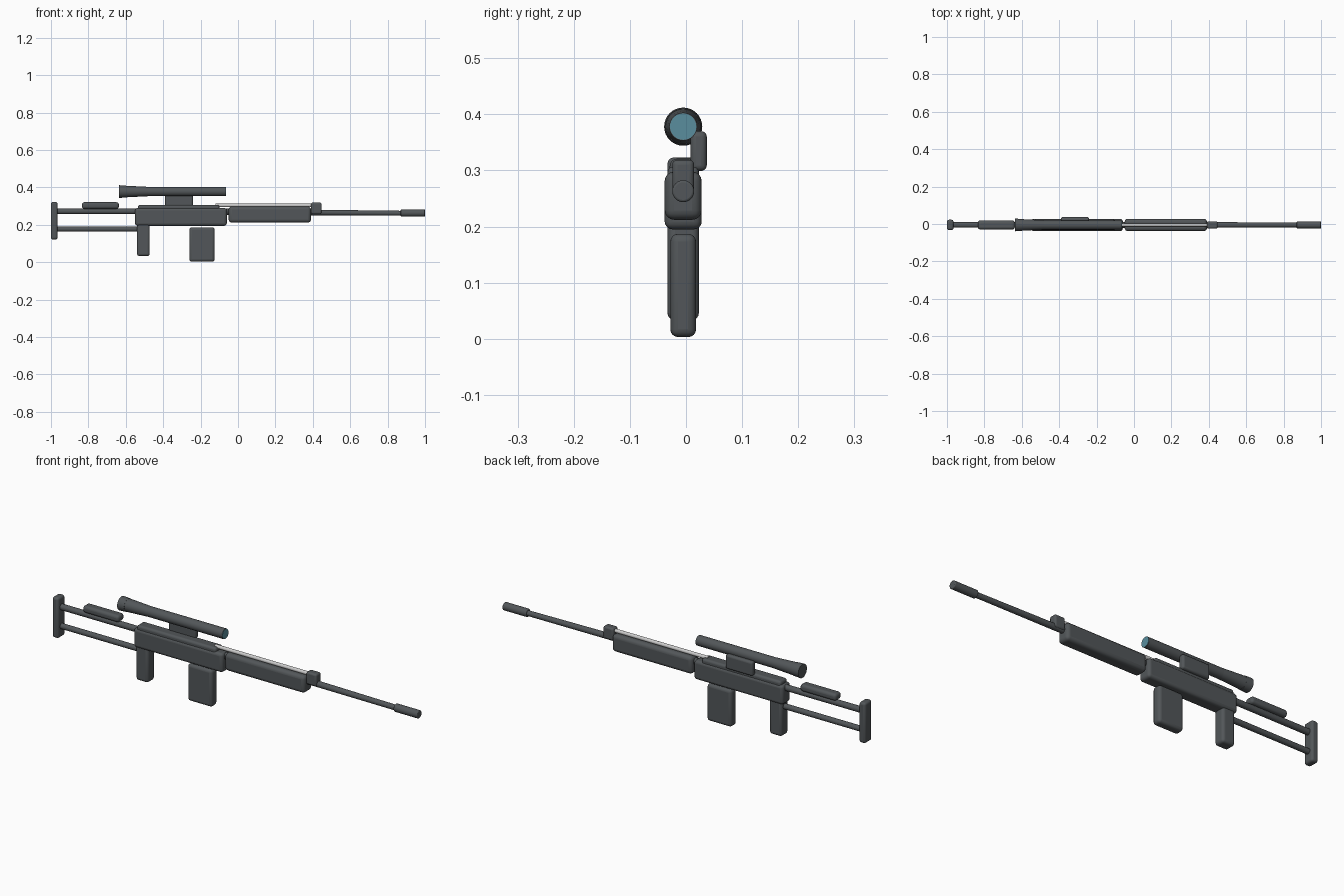
import bpy, math
from mathutils import Vector

if "Cube" in bpy.data.objects:
    bpy.data.objects.remove(bpy.data.objects["Cube"])

MID = -0.005  # centre plane of the body


def material(name, rgb, rough=0.6):
    m = bpy.data.materials.new(name)
    m.use_nodes = True
    colour = (*rgb, 1)
    m.diffuse_color = colour
    bsdf = m.node_tree.nodes["Principled BSDF"]
    bsdf.inputs["Base Color"].default_value = colour
    bsdf.inputs["Roughness"].default_value = rough
    return m


GREY = material("dark grey", (0.085, 0.094, 0.1))
SILVER = material("silver", (0.6, 0.6, 0.6))
BLUE = material("lens blue", (0.1, 0.27, 0.34))


def finish(obj, name, mat):
    obj.name = name
    obj.data.materials.append(mat)
    bpy.ops.object.shade_smooth_by_angle(angle=math.radians(35))
    return obj


def block(name, x, y, z, bevel, mat=GREY):
    """Rounded box given by its x, y and z ranges."""
    spans = (x, y, z)
    bpy.ops.mesh.primitive_cube_add(size=1, location=[(a + b) / 2 for a, b in spans])
    obj = bpy.context.object
    obj.scale = [b - a for a, b in spans]
    bpy.ops.object.transform_apply(location=False, rotation=False, scale=True)
    mod = obj.modifiers.new("rounding", "BEVEL")
    mod.width = bevel
    mod.segments = 4
    return finish(obj, name, mat)


def tube(name, x, z, r, mat=GREY, bevel=0):
    """Round bar along x; z and r hold the values at both ends."""
    start, end = Vector((x[0], MID, z[0])), Vector((x[1], MID, z[1]))
    axis = end - start
    bpy.ops.mesh.primitive_cone_add(vertices=32, radius1=r[0], radius2=r[1],
                                    depth=axis.length, location=(start + end) / 2,
                                    rotation=axis.to_track_quat("Z", "Y").to_euler())
    obj = bpy.context.object
    if bevel:
        mod = obj.modifiers.new("rounding", "BEVEL")
        mod.width = bevel
        mod.segments = 3
        mod.limit_method = "ANGLE"
    return finish(obj, name, mat)


def around(half):
    return (MID - half, MID + half)


# Body
block("receiver", (-0.55, -0.06), around(0.033), (0.195, 0.29), 0.014)
block("receiver_cover", (-0.535, -0.1), around(0.028), (0.26, 0.307), 0.011)
block("handguard", (-0.05, 0.39), around(0.033), (0.212, 0.298), 0.017)
block("magazine", (-0.26, -0.125), around(0.023), (0.003, 0.187), 0.014)
block("grip", (-0.54, -0.472), around(0.028), (0.033, 0.21), 0.013)

# Barrel group
tube("barrel", (-0.1, 0.89), (0.27, 0.262), (0.017, 0.013))
tube("muzzle", (0.87, 1.0), (0.263, 0.263), (0.0195, 0.0195), bevel=0.004)
block("front_sight", (0.39, 0.447), around(0.0195), (0.258, 0.319), 0.009)
tube("gas_rod", (-0.12, 0.4), (0.304, 0.304), (0.009, 0.009), SILVER)

# Stock
for name, height, radius in (("upper_stock_rod", 0.272, 0.015),
                             ("lower_stock_rod", 0.177, 0.0135)):
    tube(name, (-0.98, -0.54), (height, height), (radius, radius))
block("butt_plate", (-1.0, -0.965), around(0.028), (0.122, 0.323), 0.011)
block("cheek_rest", (-0.835, -0.637), around(0.024), (0.286, 0.321), 0.013)

# Scope
block("scope_mount", (-0.39, -0.24), (0.008, 0.037), (0.299, 0.37), 0.01)
tube("scope_tube", (-0.48, -0.067), (0.378, 0.378), (0.025, 0.025))
tube("scope_taper", (-0.6, -0.48), (0.378, 0.378), (0.031, 0.025))
tube("scope_eyepiece", (-0.637, -0.6), (0.378, 0.378), (0.034, 0.032))
tube("scope_lens", (-0.068, -0.065), (0.378, 0.378), (0.0235, 0.0235), BLUE)
